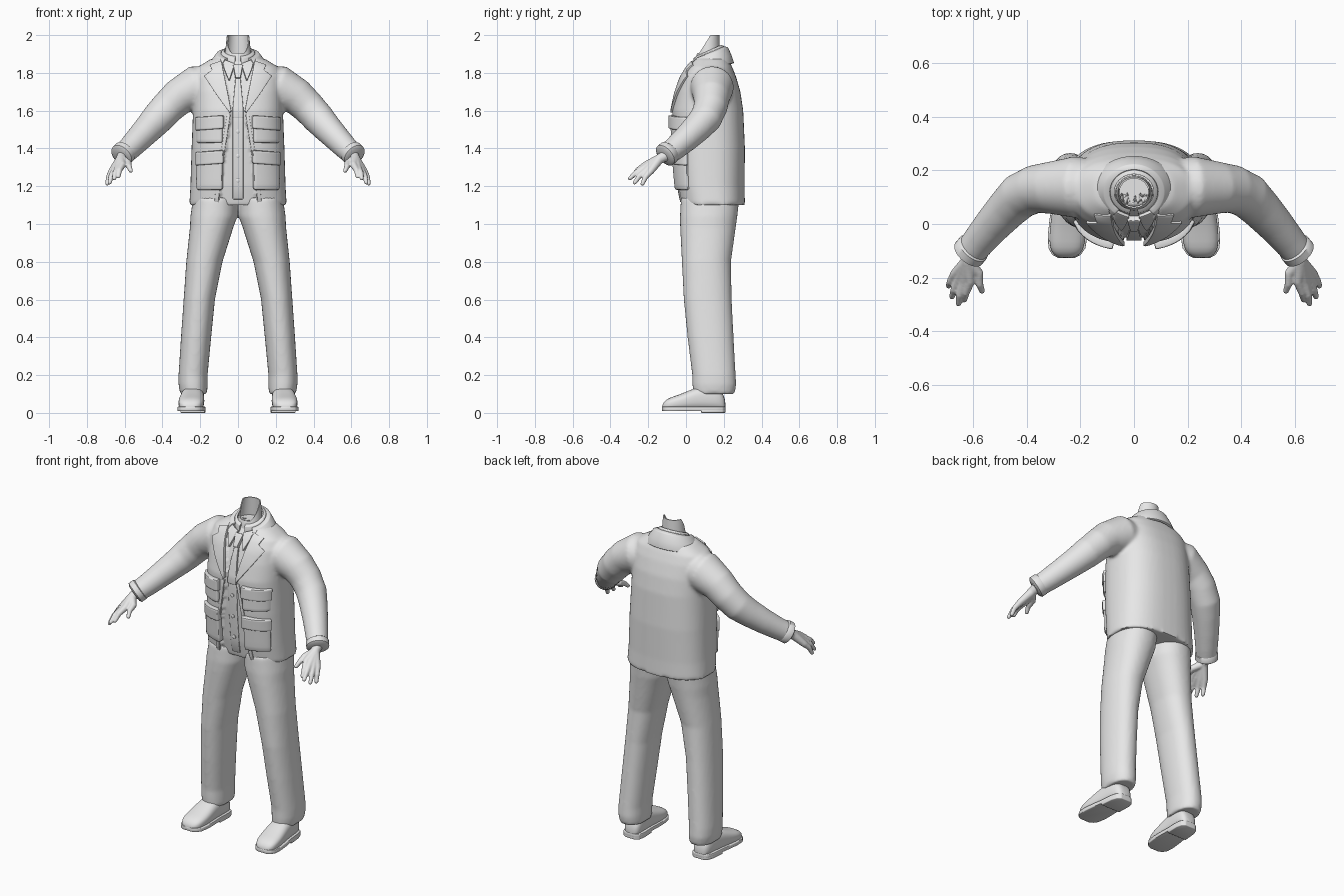
import bpy, bmesh, math
from mathutils import Vector
from mathutils.bvhtree import BVHTree

if "Cube" in bpy.data.objects:
    bpy.data.objects.remove(bpy.data.objects["Cube"])

grey = bpy.data.materials.new("plain_light_grey")
grey.use_nodes = True
grey.diffuse_color = (0.8, 0.8, 0.8, 1)
grey.node_tree.nodes["Principled BSDF"].inputs["Base Color"].default_value = (0.8, 0.8, 0.8, 1)


def finish(name, bm, mods=(), angle=45, fix=True):
    """Turn a bmesh into an object, apply its modifiers and shade it."""
    if fix:
        bmesh.ops.recalc_face_normals(bm, faces=bm.faces[:])
    mesh = bpy.data.meshes.new(name)
    bm.to_mesh(mesh)
    bm.free()
    obj = bpy.data.objects.new(name, mesh)
    bpy.context.collection.objects.link(obj)
    for kind, settings in mods:
        m = obj.modifiers.new(kind.title(), kind)
        for key, value in settings.items():
            setattr(m, key, value)
    bpy.context.view_layer.update()
    baked = bpy.data.meshes.new_from_object(obj.evaluated_get(bpy.context.evaluated_depsgraph_get()))
    obj.modifiers.clear()
    obj.data = baked
    baked.name = name
    baked.materials.clear()
    baked.materials.append(grey)
    bpy.ops.object.select_all(action='DESELECT')
    obj.select_set(True)
    bpy.context.view_layer.objects.active = obj
    bpy.ops.object.shade_smooth_by_angle(angle=math.radians(angle))
    return obj


def loft(bm, rings, n=32, power=2.0, cap=True):
    """Skin superellipse rings given as (centre, axis u, axis v)."""
    def p(c):
        return math.copysign(abs(c) ** (2 / power), c)
    loops = []
    for c, u, v in rings:
        angles = [2 * math.pi * i / n for i in range(n)]
        loops.append([bm.verts.new(Vector(c) + Vector(u) * p(math.cos(a)) + Vector(v) * p(math.sin(a)))
                      for a in angles])
    for a, b in zip(loops, loops[1:]):
        for i in range(n):
            bm.faces.new((a[i], a[(i + 1) % n], b[(i + 1) % n], b[i]))
    if cap:
        bm.faces.new(loops[0])
        bm.faces.new(loops[-1])
    return loops


def stack(bm, rows, **kw):
    """Loft level rings from (z, x, y, half width, half depth)."""
    return loft(bm, [((x, y, z), (rx, 0, 0), (0, ry, 0)) for z, x, y, rx, ry in rows], **kw)


def tube(bm, path, **kw):
    """Loft round rings along a path of (x, y, z, radius)."""
    pts = [Vector(p[:3]) for p in path]
    rings = []
    for i, c in enumerate(pts):
        d = (pts[min(i + 1, len(pts) - 1)] - pts[max(i - 1, 0)]).normalized()
        u = d.cross(Vector((0, 0, 1))).normalized()
        rings.append((c, u * path[i][3], d.cross(u) * path[i][3]))
    return loft(bm, rings, **kw)


def ramp(z, table):
    for (a, va), (b, vb) in zip(table, table[1:]):
        if z <= b:
            return va + (vb - va) * max(0, (z - a) / (b - a))
    return table[-1][1]


def cloth(voxel, rounds):
    return [('REMESH', dict(mode='VOXEL', voxel_size=voxel)), ('SMOOTH', dict(factor=0.5, iterations=rounds))]


def surface(obj):
    return BVHTree.FromPolygons([v.co for v in obj.data.vertices], [p.vertices[:] for p in obj.data.polygons])


MIRROR = ('MIRROR', dict(use_axis=(True, False, False)))

# Jacket: body and sleeves blended into one garment
bm = bmesh.new()
stack(bm, [(1.10, 0, .14, .258, .172), (1.2, 0, .13, .252, .18), (1.4, 0, .122, .246, .19),
           (1.6, 0, .115, .238, .188), (1.7, 0, .118, .236, .17), (1.78, 0, .12, .235, .145),
           (1.83, 0, .125, .215, .12), (1.87, 0, .13, .15, .095), (1.89, 0, .13, .09, .08)],
      n=48, power=2.5)
SLEEVE = [(.13, .135, 1.73, .10), (.22, .138, 1.725, .115), (.315, .135, 1.672, .097), (.37, .13, 1.62, .09),
          (.425, .105, 1.56, .086), (.47, .06, 1.51, .078), (.525, 0, 1.452, .07), (.575, -.06, 1.40, .063),
          (.612, -.105, 1.365, .058)]
for s in (1, -1):
    tube(bm, [(s * x, y, z, r) for x, y, z, r in SLEEVE])
jacket = finish("jacket", bm, cloth(.01, 6))
outer = surface(jacket)

# Front opening pressed back to the shirt level
OPENING = [(1.1, .10), (1.3, .08), (1.58, .035), (1.87, .088)]
for v in jacket.data.vertices:
    if abs(v.co.x) < ramp(v.co.z, OPENING) and v.co.y < .1 and v.normal.y < -.2:
        v.co.y += .022
shirt = surface(jacket)


def patch(name, rows, lift, depth, base=outer, mirror=True, cols=8, steps=6, bevel=.004):
    """Drape a plate on the chest; rows of (x, z, x, z) run from top to bottom."""
    bm = bmesh.new()
    grid = []
    fine = [[a + (b - a) * k / steps for a, b in zip(r, q)] for r, q in zip(rows, rows[1:]) for k in range(steps)]
    for xa, za, xb, zb in fine + [rows[-1]]:
        line = []
        for i in range(cols + 1):
            t = i / cols
            x, z = xa + (xb - xa) * t, za + (zb - za) * t
            hit = base.ray_cast(Vector((x, -1, z)), Vector((0, 1, 0)))[0]
            line.append(bm.verts.new((x, (hit.y if hit else .03) - lift, z)))
        grid.append(line)
    for a, b in zip(grid, grid[1:]):
        for i in range(cols):
            bm.faces.new((a[i], b[i], b[i + 1], a[i + 1]))
    bm.normal_update()
    if sum(f.normal.y for f in bm.faces) > 0:
        bmesh.ops.reverse_faces(bm, faces=bm.faces[:])
    mods = [('SOLIDIFY', dict(thickness=depth, offset=-1)), ('BEVEL', dict(width=bevel, segments=2))]
    return finish(name, bm, mods + ([MIRROR] if mirror else []), fix=False)


# Lapels, pockets and flaps
patch("lapels", [(.088, 1.865, .15, 1.845), (.082, 1.835, .138, 1.815), (.081, 1.825, .18, 1.785),
                 (.06, 1.72, .125, 1.70), (.036, 1.60, .045, 1.59)], .012, .018, steps=4)
for label, top, bottom in (("upper", 1.555, 1.43), ("lower", 1.37, 1.18)):
    patch(label + "_pockets", [(.085, top, .222, top), (.085, bottom, .222, bottom)], .018, .035, bevel=.008)
    patch(label + "_pocket_flaps", [(.08, top + .02, .228, top + .01), (.08, top - .05, .228, top - .06)],
          .028, .035, bevel=.006)
patch("jacket_edge_bands", [(.04, 1.58, .058, 1.58), (.084, 1.3, .105, 1.3), (.104, 1.115, .126, 1.115)], .005, .012)

# Shirt front, tie, shirt collar points and buttons
patch("shirt_placket", [(-.028, 1.62, .028, 1.62), (-.028, 1.13, .028, 1.13)], .006, .012, shirt, False)
patch("tie", [(-.012, 1.79, .012, 1.79), (-.028, 1.62, .028, 1.62), (-.028, 1.56, .028, 1.56)],
      .012, .014, shirt, False)
patch("tie_knot", [(-.026, 1.845, .026, 1.845), (-.013, 1.775, .013, 1.775)], .026, .03, shirt, False, bevel=.008)
patch("shirt_collar_points", [(.018, 1.85, .085, 1.875), (.03, 1.81, .072, 1.82), (.045, 1.765, .05, 1.765)],
      .018, .02, shirt)
bm = bmesh.new()
for z in (1.23, 1.36, 1.49):
    y = shirt.ray_cast(Vector((0, -1, z)), Vector((0, 1, 0)))[0].y
    loft(bm, [((0, y - d, z), (r, 0, 0), (0, 0, r)) for d, r in ((0, .011), (.011, .011), (.013, .008))], n=16)
finish("shirt_buttons", bm)


def collar(name, rows, gap, thickness):
    """Band around the back of the neck; rows of (half width, half depth, back z, front z)."""
    bm = bmesh.new()
    n, grid = 36, []
    for rx, ry, zb, zf in rows:
        line = []
        for i in range(n + 1):
            a = math.radians(-90 + gap + (360 - 2 * gap) * i / n)
            t = (math.sin(a) + 1) / 2
            line.append(bm.verts.new((rx * math.cos(a), .12 + ry * math.sin(a), zf + (zb - zf) * t)))
        grid.append(line)
    for a, b in zip(grid, grid[1:]):
        for i in range(n):
            bm.faces.new((a[i], a[i + 1], b[i + 1], b[i]))
    finish(name, bm, [('SOLIDIFY', dict(thickness=thickness, offset=0)), ('BEVEL', dict(width=.003, segments=2))])


collar("jacket_collar", [(.09, .08, 1.90, 1.84), (.094, .086, 1.935, 1.865), (.11, .098, 1.93, 1.86),
                         (.135, .115, 1.89, 1.835), (.158, .128, 1.85, 1.80)], 38, .014)
collar("shirt_collar", [(.078, .07, 1.86, 1.82), (.075, .068, 1.945, 1.885), (.085, .078, 1.94, 1.875),
                        (.092, .084, 1.89, 1.835)], 10, .008)

# Open neck, cut lower at the front
bm = bmesh.new()
rings = stack(bm, [(1.84, 0, .115, .072, .068), (1.92, 0, .115, .068, .064), (2, 0, .118, .06, .058)], cap=False)
for v in rings[1]:
    v.co.z = 1.88 + .05 * min(1, max(0, (v.co.y - .06) / .08))
for v in rings[2]:
    v.co.z = 1.905 + .095 * min(1, max(0, (v.co.y - .07) / .06))
finish("neck", bm, [('SOLIDIFY', dict(thickness=.006, offset=-1))])

# Trousers: two legs merging at the hips
bm = bmesh.new()
for s in (1, -1):
    stack(bm, [(z, s * x, y, rx, ry) for z, x, y, rx, ry in (
        (1.14, .118, .128, .12, .155), (1.04, .128, .12, .124, .152), (.98, .14, .116, .115, .147),
        (.8, .178, .108, .096, .13), (.6, .205, .115, .083, .127), (.4, .222, .13, .08, .122),
        (.2, .238, .148, .077, .115), (.15, .238, .15, .077, .116), (.1, .235, .148, .072, .11))], power=2.2)
finish("trousers", bm, cloth(.01, 6))

# Cuffs and hands
bm = bmesh.new()
tube(bm, [(.595, -.085, 1.385, .055), (.60, -.09, 1.38, .064), (.617, -.11, 1.363, .064), (.622, -.116, 1.358, .05)])
finish("sleeve_cuffs", bm, [MIRROR])
bm = bmesh.new()
FINGERS = [((.612, -.215, 1.312), (.635, -.29, 1.245)), ((.635, -.217, 1.298), (.657, -.305, 1.235)),
           ((.652, -.205, 1.287), (.682, -.278, 1.212)), ((.668, -.187, 1.28), (.694, -.235, 1.205)),
           ((.58, -.185, 1.32), (.565, -.258, 1.275))]
for knuckle, tip in FINGERS:
    k, t = Vector(knuckle), Vector(tip)
    m = k.lerp(t, .5) + Vector((.004, -.004, .006))
    tube(bm, [(.61, -.10, 1.365, .03), (.62, -.14, 1.345, .026), (*k, .019), (*m, .0145), (*k.lerp(t, .92), .011),
              (*t, .006)], n=12)
finish("hands", bm, cloth(.005, 3) + [MIRROR])

# Shoes: domed uppers on flat soles with a heel block
SHOE = [(-.127, .04, .025), (-.115, .062, .048), (-.09, .08, .064), (-.04, .095, .069), (.02, .12, .066),
        (.08, .145, .06), (.16, .145, .058), (.195, .11, .048), (.21, .06, .028)]


def toe(y):
    return .242 - .06 * (y - .05)


bm = bmesh.new()
loft(bm, [((toe(y), y, (h + .012) / 2), (w, 0, 0), (0, 0, (h - .012) / 2)) for y, h, w in SHOE], power=2.6)
finish("shoe_uppers", bm, [('SUBSURF', dict(levels=1)), MIRROR])


def slab(name, low, high, start):
    bm = bmesh.new()
    rows = [r for r in SHOE if r[0] >= start]
    side = [(toe(y) + w + .005, y) for y, h, w in rows] + [(toe(y) - w - .005, y) for y, h, w in rows[::-1]]
    face = bm.faces.new([bm.verts.new((x, y, low)) for x, y in side])
    top = bmesh.ops.extrude_face_region(bm, geom=[face])["geom"]
    bmesh.ops.translate(bm, vec=(0, 0, high - low), verts=[g for g in top if isinstance(g, bmesh.types.BMVert)])
    finish(name, bm, [('BEVEL', dict(width=.004, segments=2)), MIRROR])


slab("shoe_soles", .01, .033, -1)
slab("shoe_heels", 0, .02, .07)
